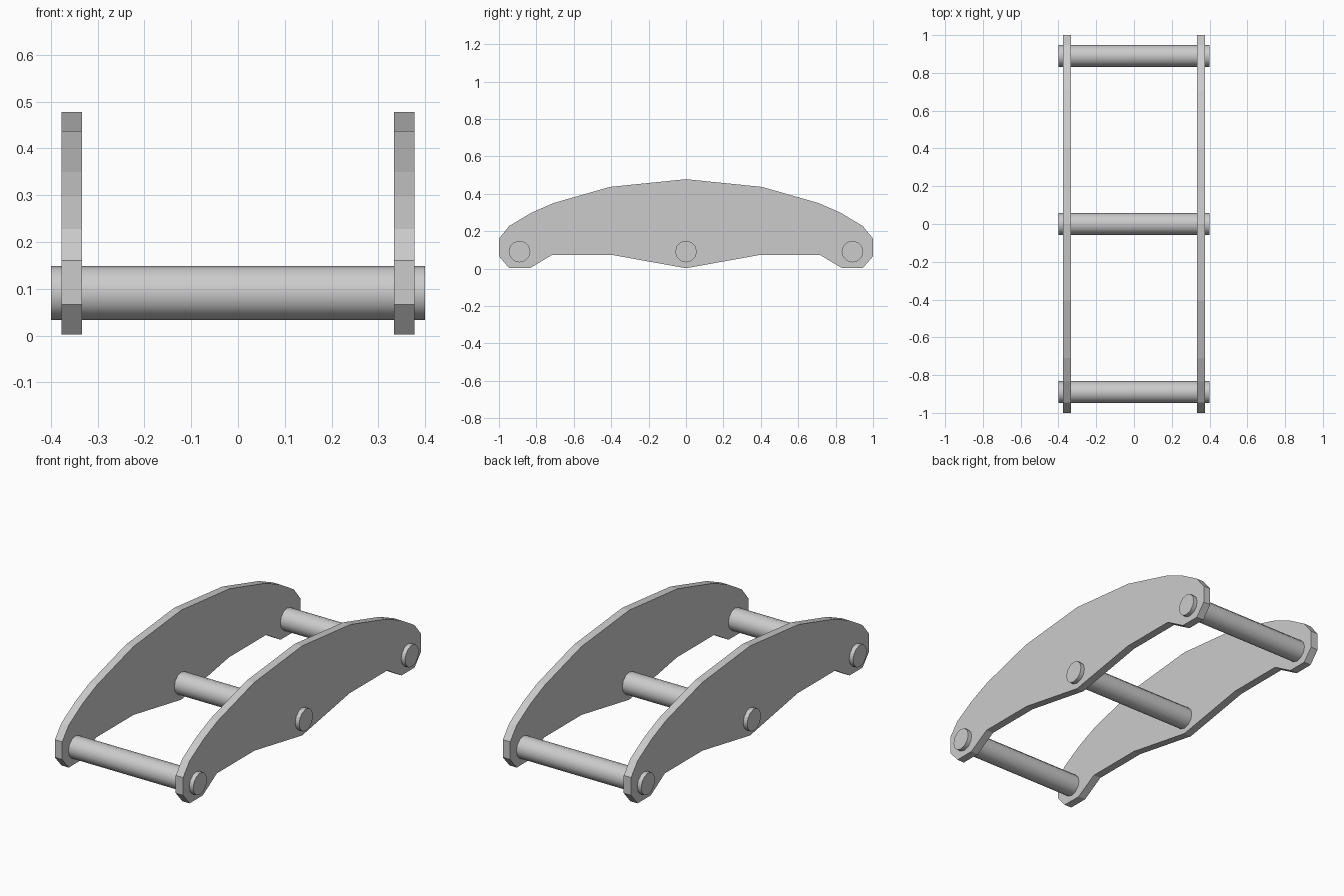
import bpy
import bmesh
import math

if "Cube" in bpy.data.objects:
    bpy.data.objects.remove(bpy.data.objects["Cube"])

# Half outline of a side plate (y, z), from top centre round to bottom centre
HALF = [(0, 0.478), (0.405, 0.437), (0.71, 0.35), (0.83, 0.297), (0.945, 0.228),
        (1.0, 0.16), (1.0, 0.066), (0.945, 0.002), (0.835, 0.002),
        (0.715, 0.074), (0.40, 0.074), (0, 0.002)]
OUTLINE = HALF + [(-y, z) for y, z in HALF[-2:0:-1]]
INNER, OUTER = 0.334, 0.377


def side_plate(name, x0, x1):
    bm = bmesh.new()
    face = bm.faces.new([bm.verts.new((x0, y, z)) for y, z in OUTLINE])
    ext = bmesh.ops.extrude_face_region(bm, geom=[face], use_keep_orig=True)
    verts = [g for g in ext["geom"] if isinstance(g, bmesh.types.BMVert)]
    bmesh.ops.translate(bm, verts=verts, vec=(x1 - x0, 0, 0))
    bmesh.ops.recalc_face_normals(bm, faces=bm.faces)
    mesh = bpy.data.meshes.new(name)
    bm.to_mesh(mesh)
    bm.free()
    obj = bpy.data.objects.new(name, mesh)
    bpy.context.collection.objects.link(obj)


def pin(name, y):
    bpy.ops.mesh.primitive_cylinder_add(vertices=12, radius=0.058, depth=0.8,
                                        location=(0, y, 0.091),
                                        rotation=(0, math.pi / 2, 0))
    bpy.context.object.name = name
    bpy.ops.object.shade_smooth_by_angle(angle=math.radians(40))


# Two matching side plates
side_plate("left_plate", -OUTER, -INNER)
side_plate("right_plate", INNER, OUTER)

# Cross pins through both plates
for label, y in (("front_pin", -0.89), ("middle_pin", 0), ("rear_pin", 0.89)):
    pin(label, y)
